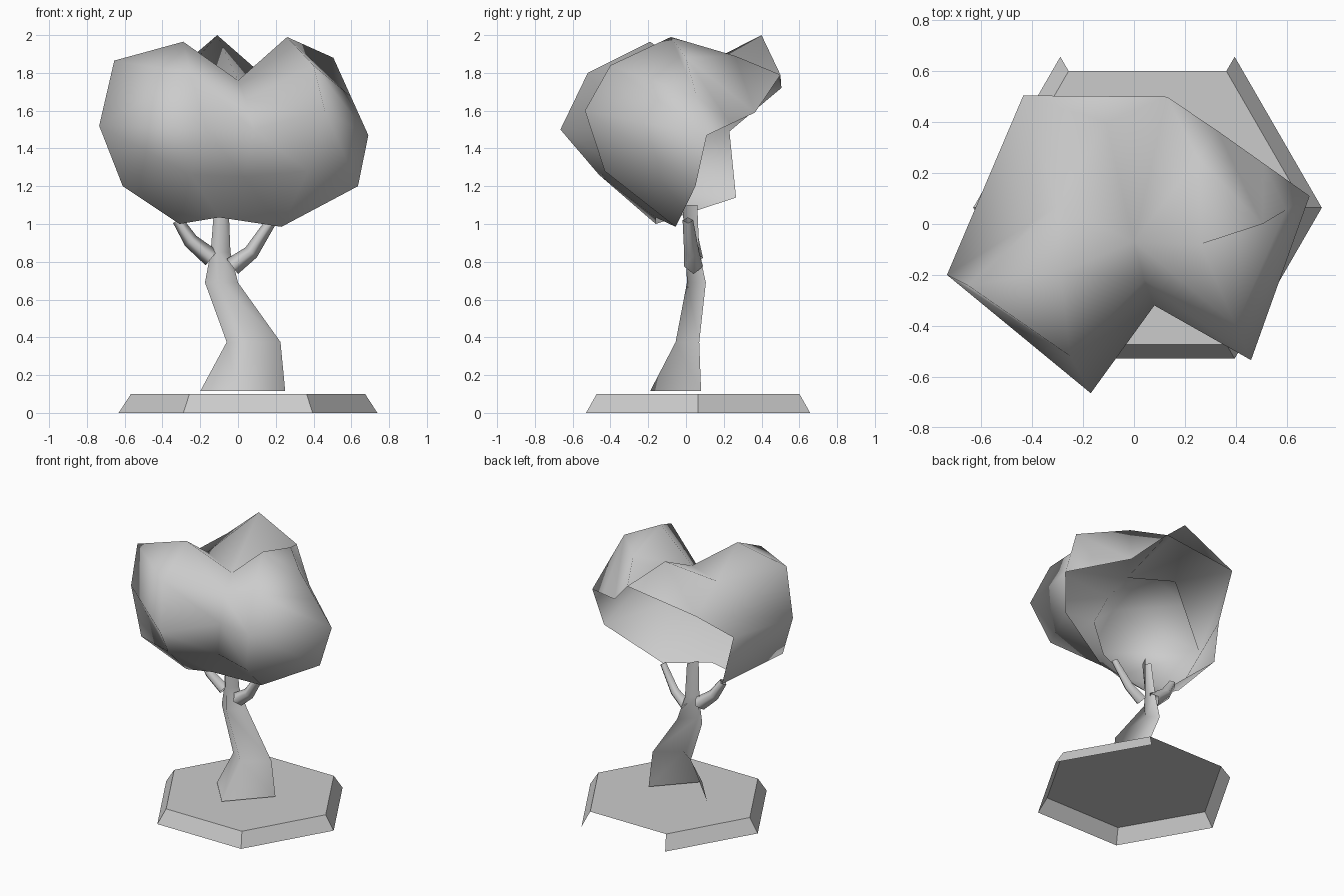
import bpy
import bmesh
import math
from mathutils import Vector

if "Cube" in bpy.data.objects:
    bpy.data.objects.remove(bpy.data.objects["Cube"], do_unlink=True)

GREY = (0.6, 0.6, 0.6, 1)
grey = bpy.data.materials.new("plain_grey")
grey.use_nodes = True
grey.diffuse_color = GREY
grey.node_tree.nodes["Principled BSDF"].inputs["Base Color"].default_value = GREY


def make(name, verts, faces, smooth_angle):
    mesh = bpy.data.meshes.new(name)
    mesh.from_pydata(verts, [], faces)
    bm = bmesh.new()
    bm.from_mesh(mesh)
    bmesh.ops.recalc_face_normals(bm, faces=bm.faces)
    bm.to_mesh(mesh)
    bm.free()
    mesh.materials.append(grey)
    obj = bpy.data.objects.new(name, mesh)
    bpy.context.collection.objects.link(obj)
    bpy.ops.object.select_all(action="DESELECT")
    obj.select_set(True)
    bpy.context.view_layer.objects.active = obj
    bpy.ops.object.shade_smooth_by_angle(angle=math.radians(smooth_angle))


def skin(name, columns):
    # Join neighbouring columns with smooth faces, sharing any repeated points
    index = {}
    faces = []
    for left, right in zip(columns, columns[1:]):
        for k in range(len(left) - 1):
            corners = (left[k], right[k], right[k + 1], left[k + 1])
            face = list(dict.fromkeys(index.setdefault(tuple(p), len(index)) for p in corners))
            if len(face) > 2:
                faces.append(face)
    make(name, list(index), faces, 180)


def branch(name, path, radii):
    # Four-sided tapered limb
    points = [Vector(p) for p in path]
    side = Vector((0, 1, 0))
    rings = []
    for i, (point, radius) in enumerate(zip(points, radii)):
        along = points[min(i + 1, len(points) - 1)] - points[max(i - 1, 0)]
        across = along.cross(side).normalized()
        ring = [point + d * radius for d in (side, across, -side, -across)]
        rings.append(ring + ring[:1])
    skin(name, rings)


def halfway(a, b):
    return tuple((Vector(a) + Vector(b)) / 2)


def hexagon(radius, z):
    angles = [math.radians(60 * k) for k in range(6)]
    return [(0.053 + radius * math.cos(a), 0.064 + radius * math.sin(a), z) for a in angles]


# Base: bevelled slab, open underneath and along the back
sides = [(k, (k + 1) % 6, 6 + (k + 1) % 6, 6 + k) for k in range(6) if k != 1]
make("base", hexagon(0.685, 0) + hexagon(0.62, 0.1), sides + [tuple(range(6, 12))], 20)

# Crooked trunk, a shell open at the back: left, front, right corner at each height
trunk_sections = {
    0.115: [(0.25, 0.08), (0, -0.19), (-0.2, 0.04)],
    0.375: [(0.225, 0.07), (0.06, -0.055), (-0.06, 0.03)],
    0.69: [(0, 0.105), (-0.1, 0.005), (-0.175, 0.06)],
    0.85: [(-0.04, 0.07), (-0.1, 0), (-0.145, 0.05)],
    1.1: [(-0.05, 0.06), (-0.09, -0.02), (-0.125, 0.03)],
}
skin("trunk", [[(x, y, z) for x, y in row] for z, row in trunk_sections.items()])

# Side branches
limb_radii = (0.05, 0.04, 0.028)
branch("left_branch", [(-0.03, 0.04, 0.775), (0.07, 0.03, 0.85), (0.18, 0.01, 1.02)], limb_radii)
branch("right_branch", [(-0.14, 0.04, 0.82), (-0.25, 0.03, 0.91), (-0.32, 0.02, 1.02)], limb_radii)

# Canopy: rear crest and rim points shared by several columns
peak = (-0.11, 0.4, 2.0)
left_crest = (0.13, 0.5, 1.79)
right_crest = (-0.435, 0.505, 1.72)
saddle = (-0.3, 0.07, 1.78)
dip = (0, -0.07, 1.76)
left_back = (0.25, 0.26, 1.89)
left_rim = (0.33, 0.365, 1.59)
right_rim = (-0.55, 0.23, 1.49)

# Canopy: outer points of the two lobes
left_shoulder = (0.505, 0, 1.88)
left_side = (0.69, 0.11, 1.47)
left_low = (0.635, 0.05, 1.2)
left_bottom = (0.23, -0.055, 0.985)
right_shoulder = (-0.655, -0.24, 1.865)
right_side = (-0.735, -0.2, 1.52)
right_low = (-0.61, -0.26, 1.2)
right_bottom = (-0.31, -0.16, 1.0)

# Canopy: columns run from the rear crest over the top and down the front
right_hem_column = [right_crest] * 5 + [right_rim, right_rim, (-0.48, 0.265, 1.14), right_bottom]
right_outer_column = [right_crest] + [saddle] * 4 + [right_side, right_side,
                                                     right_low, right_bottom]
right_shoulder_column = [right_crest] + [saddle] * 3 + [right_shoulder, right_side, right_side,
                                                        right_low, right_bottom]
right_ridge_column = [right_crest] + [saddle] * 3 + [
    (-0.29, -0.19, 1.965), (-0.25, -0.52, 1.8), (-0.17, -0.665, 1.5),
    (-0.25, -0.46, 1.26), right_bottom]
valley_column = [left_crest, peak, dip, dip, dip, (0.04, -0.22, 1.66),
                 (0.08, -0.32, 1.5), (0.03, -0.28, 1.25), (-0.1, -0.16, 1.035)]
left_ridge_column = [left_crest] * 3 + [
    left_back, (0.26, -0.08, 1.99), (0.4, -0.4, 1.84), (0.46, -0.535, 1.6),
    (0.37, -0.43, 1.28), left_bottom]
left_outer_column = [left_rim] * 4 + [left_shoulder, halfway(left_shoulder, left_side),
                                      left_side, left_low, left_bottom]
left_hem_column = [left_rim] * 5 + [halfway(left_rim, left_side),
                                    left_side, left_low, left_bottom]
skin("canopy", [right_hem_column, right_outer_column, right_shoulder_column,
                right_ridge_column, valley_column, left_ridge_column,
                left_outer_column, left_hem_column])
